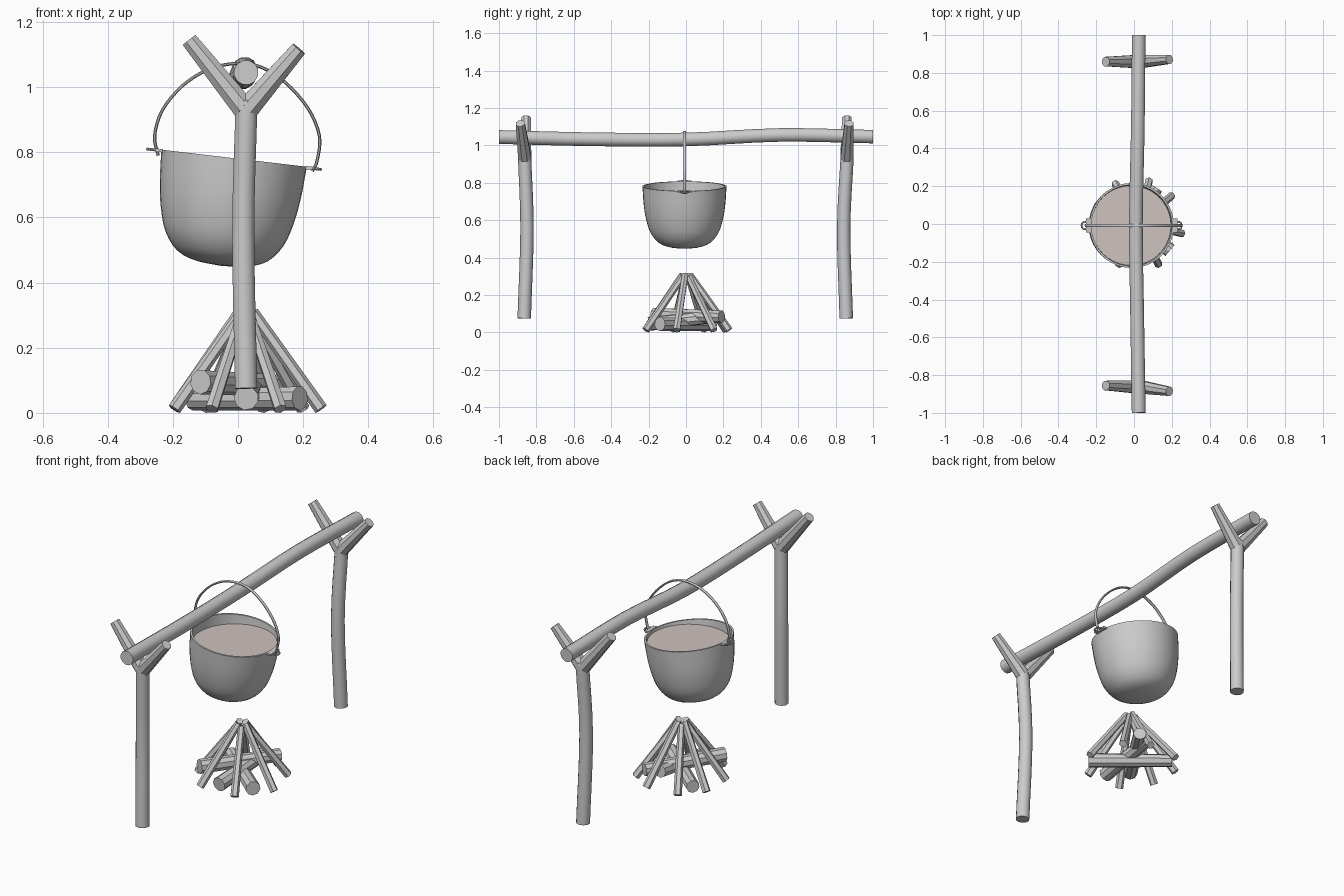
import bpy, bmesh, math
from mathutils import Vector, Matrix

if "Cube" in bpy.data.objects:
    bpy.data.objects.remove(bpy.data.objects["Cube"])


def finish(name, bm, angle=40, merge=True):
    if merge:
        bmesh.ops.remove_doubles(bm, verts=bm.verts[:], dist=1e-5)
    bmesh.ops.recalc_face_normals(bm, faces=bm.faces[:])
    mesh = bpy.data.meshes.new(name)
    bm.to_mesh(mesh)
    bm.free()
    ob = bpy.data.objects.new(name, mesh)
    bpy.context.collection.objects.link(ob)
    if angle:
        bpy.ops.object.select_all(action='DESELECT')
        ob.select_set(True)
        bpy.context.view_layer.objects.active = ob
        bpy.ops.object.shade_smooth_by_angle(angle=math.radians(angle))
    return ob


def smooth_path(pts, n):
    """Catmull-Rom curve through the points."""
    p = [Vector(q) for q in pts]
    p = [2 * p[0] - p[1]] + p + [2 * p[-1] - p[-2]]
    out = []
    for i in range(1, len(p) - 2):
        a, b, c, d = p[i - 1:i + 3]
        for k in range(n):
            t = k / n
            out.append(0.5 * (2 * b + (c - a) * t + (2 * a - 5 * b + 4 * c - d) * t * t
                              + (3 * b - a - 3 * c + d) * t ** 3))
    return out + [p[-2]]


def tube(bm, pts, r0, r1, sides, flat=1.0):
    """Capped tube along points; flat scales the thickness across the bend."""
    pts = [Vector(q) for q in pts]
    span = pts[-1] - pts[0]
    k = min(range(3), key=lambda i: abs(span[i]))
    ref = Vector([1.0 if i == k else 0.0 for i in range(3)])
    rings = []
    for i, p in enumerate(pts):
        t = (pts[min(i + 1, len(pts) - 1)] - pts[max(i - 1, 0)]).normalized()
        u = (ref - t * ref.dot(t)).normalized()
        v = t.cross(u)
        r = r0 + (r1 - r0) * i / (len(pts) - 1)
        rings.append([bm.verts.new(p + r * (u * math.cos(a) + v * flat * math.sin(a)))
                      for a in (2 * math.pi * (j + 0.5) / sides for j in range(sides))])
    for a, b in zip(rings, rings[1:]):
        for j in range(sides):
            bm.faces.new((a[j], a[(j + 1) % sides], b[(j + 1) % sides], b[j]))
    bm.faces.new(rings[0][::-1])
    bm.faces.new(rings[-1])


# Crossbeam
bm = bmesh.new()
tube(bm, smooth_path([(.025, -1, 1.045), (.017, -.5, 1.033), (.01, 0, 1.032),
                      (.02, .5, 1.056), (.025, 1, 1.047)], 4), .038, .037, 12)
finish("crossbeam", bm)

# Forked posts
posts = {"front_post": ([-.865, -.85, -.862], -.855, -.886),
         "back_post": ([.857, .843, .86], .86, .872)}
for name, (ys, yl, yr) in posts.items():
    bm = bmesh.new()
    trunk = [(.025, ys[0], .075), (.016, ys[1], .55), (.025, ys[2], .91), (.025, ys[2], .955)]
    tube(bm, smooth_path(trunk, 4), .036, .035, 10)
    tube(bm, [(.018, ys[2], .935), (-.15, yl, 1.145)], .038, .027, 8)
    tube(bm, [(.03, ys[2], .935), (.187, yr, 1.118)], .038, .026, 8)
    finish(name, bm)

# Pot, lathed and tilted to the right
tilt = Matrix.Translation((-.012, -.008, .782)) @ Matrix.Rotation(math.radians(6.7), 4, 'Y')
outer = smooth_path([(.225, 0, 0), (.218, 0, -.1), (.205, 0, -.18), (.182, 0, -.25),
                     (.14, 0, -.302), (.08, 0, -.326), (0, 0, -.333)], 3)
inner = [(.215, 0, 0), (.205, 0, -.1), (.192, 0, -.18), (.13, 0, -.28), (0, 0, -.315)]
bm = bmesh.new()
prof = [bm.verts.new(p) for p in inner[::-1] + outer]
edges = [bm.edges.new(e) for e in zip(prof, prof[1:])]
bmesh.ops.spin(bm, geom=prof + edges, cent=(0, 0, 0), axis=(0, 0, 1),
               angle=2 * math.pi, steps=40)
finish("pot", bm).matrix_world = tilt

# Level liquid inside the tilted pot
bm = bmesh.new()
bmesh.ops.create_circle(bm, cap_ends=True, segments=40, radius=.211)
liquid = finish("liquid", bm, 0)
liquid.location = (-.015, -.008, .745)
mat = bpy.data.materials.new("broth")
mat.diffuse_color = (.62, .54, .53, 1)
mat.use_nodes = True
mat.node_tree.nodes["Principled BSDF"].inputs["Base Color"].default_value = mat.diffuse_color
liquid.data.materials.append(mat)

# Pot lugs: tab and eyelet on both sides
bm = bmesh.new()
for s in (-1, 1):
    m = Matrix.Translation((s * .232, 0, -.003)) @ Matrix.Diagonal((.024, .075, .01, 1))
    bmesh.ops.create_cube(bm, size=1, matrix=m)
    ring = [(s * .25 + .017 * math.cos(a), .02 * math.sin(a), -.003)
            for a in (2 * math.pi * i / 16 for i in range(17))]
    for a, b in zip(ring, ring[1:]):
        tube(bm, [a, b], .005, .005, 6)
finish("pot_lugs", bm, merge=False).matrix_world = tilt

# Bail handle hooked over the beam
bm = bmesh.new()
path = [(-.245, .79), (-.256, .85), (-.232, .93), (-.17, 1.005), (-.09, 1.055), (-.005, 1.073),
        (.07, 1.062), (.145, 1.015), (.215, .935), (.25, .85), (.243, .775), (.228, .742)]
tube(bm, smooth_path([(x, -.008, z) for x, z in path], 4), .009, .009, 8, .6)
finish("pot_handle", bm)

# Tepee of sticks
feet = [(-.1, .215), (.08, .23), (.2, .15), (.255, -.05), (.13, -.215),
        (-.08, -.215), (-.195, -.07), (-.195, .1)]
bm = bmesh.new()
for i, (x, y) in enumerate(feet):
    top = (.025 + (x - .025) * .09, y * .09, .305 + .012 * (i % 2))
    tube(bm, [(x, y, .02), top], .021, .018, 6)
finish("tepee_sticks", bm, 25, False)

# Thick logs crossed underneath
logs = [((.19, -.14, .045), (-.14, .14, .042)),
        ((.025, -.2, .046), (.045, .16, .085)),
        ((-.115, -.17, .095), (.12, .19, .085))]
for i, (a, b) in enumerate(logs):
    bm = bmesh.new()
    tube(bm, [a, b], .038, .034, 9)
    finish(f"fire_log_{i + 1}", bm, 25)

# Drop the lowest stick ends to the ground
bpy.context.view_layer.update()
ob = bpy.data.objects["tepee_sticks"]
ob.location.z = -min(v.co.z for v in ob.data.vertices)
